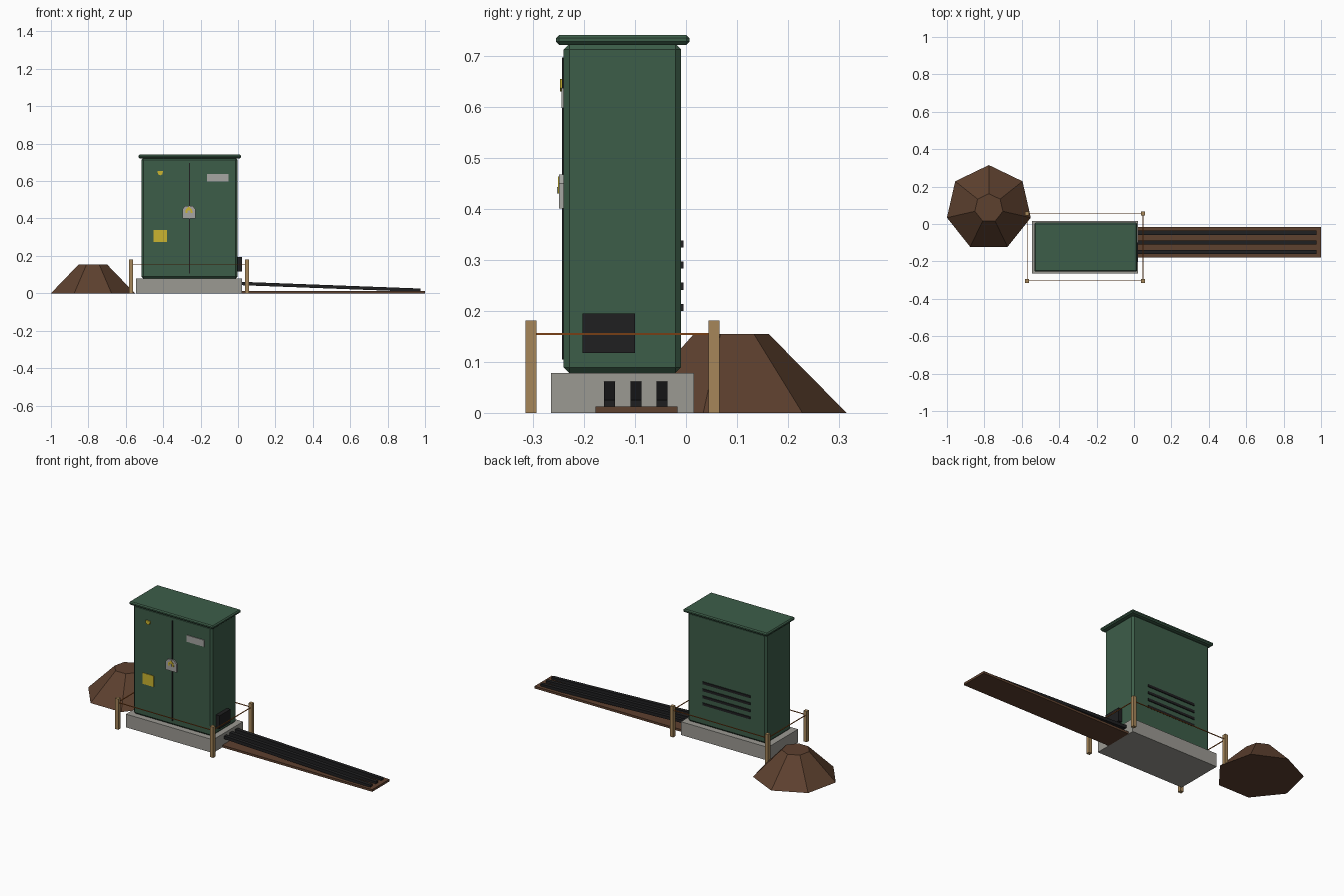
import bpy
import bmesh
import math
from mathutils import Vector

if "Cube" in bpy.data.objects:
    bpy.data.objects.remove(bpy.data.objects["Cube"])


def material(name, r, g, b):
    m = bpy.data.materials.new(name)
    m.use_nodes = True
    m.diffuse_color = (r, g, b, 1)
    m.node_tree.nodes["Principled BSDF"].inputs["Base Color"].default_value = (r, g, b, 1)
    return m


green = material("cabinet green", 0.046, 0.11, 0.066)
concrete = material("concrete grey", 0.33, 0.32, 0.29)
soil = material("soil brown", 0.11, 0.052, 0.028)
wood = material("stake wood", 0.38, 0.24, 0.10)
orange = material("rope orange", 0.48, 0.13, 0.02)
yellow = material("warning yellow", 0.60, 0.46, 0.03)
steel = material("plate grey", 0.38, 0.38, 0.36)
black = material("rubber black", 0.014, 0.014, 0.015)


def finish(name, bm, mat):
    bmesh.ops.recalc_face_normals(bm, faces=bm.faces)
    mesh = bpy.data.meshes.new(name)
    bm.to_mesh(mesh)
    bm.free()
    mesh.materials.append(mat)
    ob = bpy.data.objects.new(name, mesh)
    bpy.context.collection.objects.link(ob)
    return ob


def box(name, mat, x, y, z, bevel=0):
    """Box from (min, max) ranges on each axis."""
    bm = bmesh.new()
    bmesh.ops.create_cube(bm, size=1)
    for v in bm.verts:
        v.co = [r[0] if c < 0 else r[1] for c, r in zip(v.co, (x, y, z))]
    if bevel:
        bmesh.ops.bevel(bm, geom=bm.edges[:], offset=bevel, segments=1, affect='EDGES')
    return finish(name, bm, mat)


def plate(name, mat, outline, y_back, depth):
    """Flat plate on the front, extruded from an x-z outline."""
    bm = bmesh.new()
    face = bm.faces.new([bm.verts.new((x, y_back, z)) for x, z in outline])
    ext = bmesh.ops.extrude_face_region(bm, geom=[face])["geom"]
    for v in ext:
        if isinstance(v, bmesh.types.BMVert):
            v.co.y -= depth
    return finish(name, bm, mat)


def bar(name, mat, a, b, width, height):
    """Square bar between two points."""
    a, b = Vector(a), Vector(b)
    bm = bmesh.new()
    bmesh.ops.create_cube(bm, size=1)
    for v in bm.verts:
        v.co = (v.co.x * (b - a).length, v.co.y * width, v.co.z * height)
    ob = finish(name, bm, mat)
    ob.location = (a + b) / 2
    d = b - a
    ob.rotation_euler = (0, -math.atan2(d.z, math.hypot(d.x, d.y)), math.atan2(d.y, d.x))
    return ob


# Cabinet on its plinth
box("plinth", concrete, (-0.545, 0.022), (-0.265, 0.016), (0, 0.078))
box("cabinet_body", green, (-0.517, -0.002), (-0.24, -0.01), (0.078, 0.724), 0.011)
box("roof", green, (-0.533, 0.016), (-0.255, 0.007), (0.722, 0.741), 0.006)

# Front fittings
front = -0.24
box("door_seam", black, (-0.262, -0.257), (front - 0.003, front + 0.002), (0.105, 0.697))
box("name_plate", steel, (-0.166, -0.05), (front - 0.004, front), (0.598, 0.637))
box("warning_sign", yellow, (-0.452, -0.38), (front - 0.003, front), (0.273, 0.338))
plate("small_sign", yellow, [(-0.431, 0.655), (-0.401, 0.655), (-0.404, 0.637),
                             (-0.416, 0.63), (-0.428, 0.637)], front, 0.007)
lock_outline = [(-0.297, 0.401), (-0.228, 0.401), (-0.228, 0.45), (-0.243, 0.468),
                (-0.282, 0.468), (-0.297, 0.45)]
plate("lock_plate", steel, lock_outline, front, 0.009)
plate("lock_badge", yellow, [(-0.282, 0.43), (-0.243, 0.43), (-0.246, 0.447),
                             (-0.2625, 0.464), (-0.279, 0.447)], front - 0.009, 0.002)
box("lock_keyhole", steel, (-0.27, -0.255), (front - 0.013, front - 0.009), (0.43, 0.443))

# Back louvres and side cable box
for i in range(4):
    z = 0.207 + i * 0.0415
    box(f"louvre_{i + 1}", black, (-0.413, -0.103), (-0.012, -0.005), (z - 0.007, z + 0.007))
box("cable_box", black, (-0.012, 0.021), (-0.203, -0.1), (0.117, 0.195))

# Trench strip with three cables
box("trench_strip", soil, (0.022, 1.0), (-0.178, -0.017), (0, 0.013))
for i, y in enumerate((-0.15, -0.098, -0.047)):
    bar(f"cable_{i + 1}", black, (0.0, y, 0.053), (0.975, y, 0.0165), 0.022, 0.018)

# Spoil heap: seven-sided frustum
bm = bmesh.new()
bmesh.ops.create_cone(bm, cap_ends=True, segments=7, radius1=0.23, radius2=0.077, depth=0.155)
top = max(bm.verts, key=lambda v: (round(v.co.xy.length, 4), v.co.y))
turn = math.pi / 2 - math.atan2(top.co.y, top.co.x)
heap = finish("spoil_heap", bm, soil)
heap.rotation_euler.z = turn
heap.location = (-0.776, 0.085, 0.0775)

# Stakes and the rope around them
corners = [(-0.571, -0.304), (0.048, -0.304), (0.048, 0.055), (-0.571, 0.055)]
for i, (x, y) in enumerate(corners):
    box(f"stake_{i + 1}", wood, (x - 0.0105, x + 0.0105), (y - 0.0105, y + 0.0105), (0, 0.181))
    x2, y2 = corners[(i + 1) % 4]
    bar(f"rope_{i + 1}", orange, (x, y, 0.155), (x2, y2, 0.155), 0.004, 0.004)
